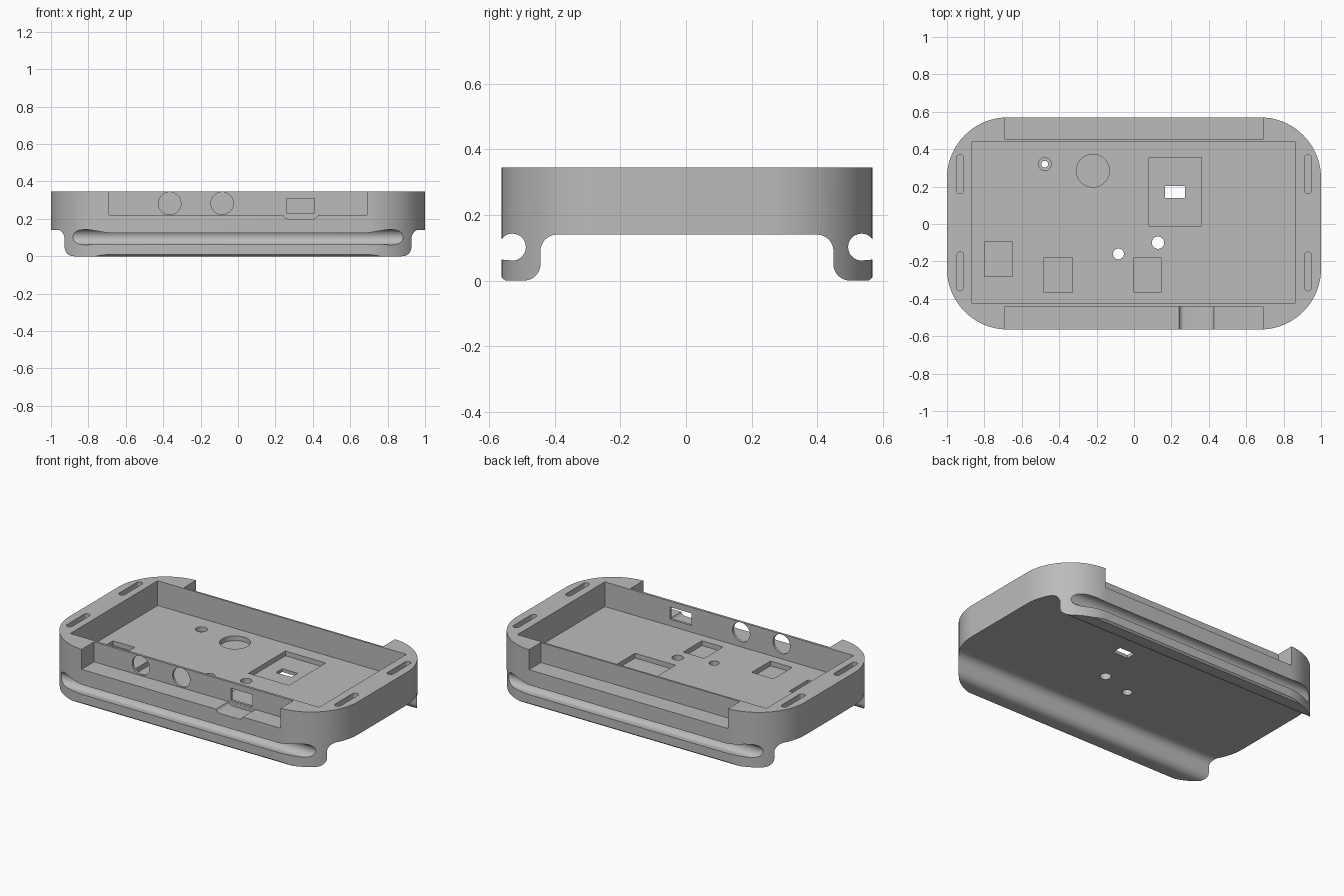
import bpy
import bmesh
from math import radians, sin, cos
from mathutils import Vector

if "Cube" in bpy.data.objects:
    bpy.data.objects.remove(bpy.data.objects["Cube"], do_unlink=True)

TOP, FLOOR, UNDER = 0.345, 0.19, 0.14
POCKET = 0.16
YC = 0.003


def arc(cx, cy, r, a0, a1, n=10):
    """Points of an arc, angles in degrees."""
    steps = [radians(a0 + (a1 - a0) * i / n) for i in range(n + 1)]
    return [(cx + r * cos(a), cy + r * sin(a)) for a in steps]


def circle(cx, cy, r, n=40):
    return arc(cx, cy, r, 0, 360, n)[:-1]


def rect(x0, x1, y0, y1, r=0, n=10):
    """Rectangle outline, with round corners if r is set."""
    if not r:
        return [(x0, y0), (x1, y0), (x1, y1), (x0, y1)]
    return (arc(x1 - r, y1 - r, r, 0, 90, n) + arc(x0 + r, y1 - r, r, 90, 180, n)
            + arc(x0 + r, y0 + r, r, 180, 270, n) + arc(x1 - r, y0 + r, r, 270, 360, n))


def prism(name, outline, axis, lo, hi):
    """Extrude a 2D outline along the x, y or z axis."""
    place = {"x": lambda a, b, t: (t, a, b),
             "y": lambda a, b, t: (a, t, b),
             "z": lambda a, b, t: (a, b, t)}[axis]
    bm = bmesh.new()
    face = bm.faces.new([bm.verts.new(place(a, b, lo)) for a, b in outline])
    new = bmesh.ops.extrude_face_region(bm, geom=[face])["geom"]
    shift = Vector(place(0, 0, hi - lo))
    bmesh.ops.translate(bm, vec=shift, verts=[v for v in new if isinstance(v, bmesh.types.BMVert)])
    bmesh.ops.recalc_face_normals(bm, faces=bm.faces)
    mesh = bpy.data.meshes.new(name)
    bm.to_mesh(mesh)
    bm.free()
    obj = bpy.data.objects.new(name, mesh)
    bpy.context.collection.objects.link(obj)
    return obj


def combine(target, tool, operation="DIFFERENCE"):
    """Apply a boolean and discard the tool."""
    tool.hide_render = True
    mod = target.modifiers.new("cut", "BOOLEAN")
    mod.operation, mod.solver, mod.object = operation, "EXACT", tool
    bpy.context.view_layer.objects.active = target
    bpy.ops.object.modifier_apply(modifier=mod.name)
    bpy.data.objects.remove(tool, do_unlink=True)


# Side profile: two rails, each with a round groove, and a raised underside
half = (arc(0.397, UNDER - 0.05, 0.05, 90, 0) + arc(0.497, 0.05, 0.05, 180, 270)
        + [(0.555, 0), (0.567, 0.01), (0.6, 0.02), (0.6, 0.066), (0.567, 0.064)]
        + arc(0.533, 0.102, 0.041, 270, 34, 28) + [(0.6, 0.125), (0.6, 0.4)])
profile = [(y + YC, z) for y, z in half] + [(YC - y, z) for y, z in reversed(half)]
case = prism("case", profile, "x", -1.1, 1.1)

# Rounded plan outline
plan = prism("plan", rect(-1, 1, YC - 0.567, YC + 0.567, 0.325, 24), "z", -0.1, TOP)
combine(case, plan, "INTERSECT")


def cut(outline, axis, lo, hi):
    combine(case, prism("cutter", outline, axis, lo, hi))


# Main tray
cut(rect(-0.865, 0.86, -0.425, 0.44), "z", FLOOR, 0.5)

# Long notches outside the thin front and back walls
cut(rect(-0.69, 0.69, -0.7, -0.44), "z", 0.22, 0.5)
cut(rect(-0.69, 0.69, 0.452, 0.7), "z", 0.22, 0.5)

# Front wall: two round holes, a port and the scoop below it
for x in (-0.365, -0.085):
    cut(circle(x, 0.283, 0.06), "y", -0.5, -0.4)
cut(rect(0.26, 0.41, 0.232, 0.308), "y", -0.5, -0.4)
cut(rect(0.24, 0.43, 0.2, 0.3, 0.03), "y", -0.7, -0.441)

# Shallow pockets in the tray floor
for box in ((0.08, 0.36, -0.01, 0.355), (-0.48, -0.33, -0.365, -0.18),
            (0, 0.145, -0.365, -0.18), (-0.8, -0.65, -0.28, -0.095)):
    cut(rect(*box), "z", POCKET, 0.25)
cut(circle(-0.22, 0.285, 0.088), "z", POCKET, 0.25)
cut(circle(-0.477, 0.32, 0.034), "z", POCKET, 0.25)

# Openings through the floor
cut(rect(0.165, 0.272, 0.14, 0.202), "z", 0.05, 0.25)
for x, y, r in ((-0.477, 0.32, 0.018), (-0.083, -0.16, 0.029), (0.128, -0.1, 0.033)):
    cut(circle(x, y, r), "z", 0.05, 0.25)

# Strap slots in the end rims
for x in (-0.93, 0.93):
    for y0, y1 in ((-0.357, -0.15), (0.162, 0.37)):
        cut(rect(x - 0.019, x + 0.019, y0, y1, 0.0185), "z", 0.22, 0.5)

# Material and shading
grey = bpy.data.materials.new("light_grey")
grey.use_nodes = True
colour = (0.5, 0.5, 0.5, 1)
grey.diffuse_color = colour
grey.node_tree.nodes["Principled BSDF"].inputs["Base Color"].default_value = colour
case.data.materials.clear()
case.data.materials.append(grey)
for poly in case.data.polygons:
    poly.material_index = 0
bpy.ops.object.select_all(action="DESELECT")
case.select_set(True)
bpy.context.view_layer.objects.active = case
bpy.ops.object.shade_smooth_by_angle(angle=radians(30))
